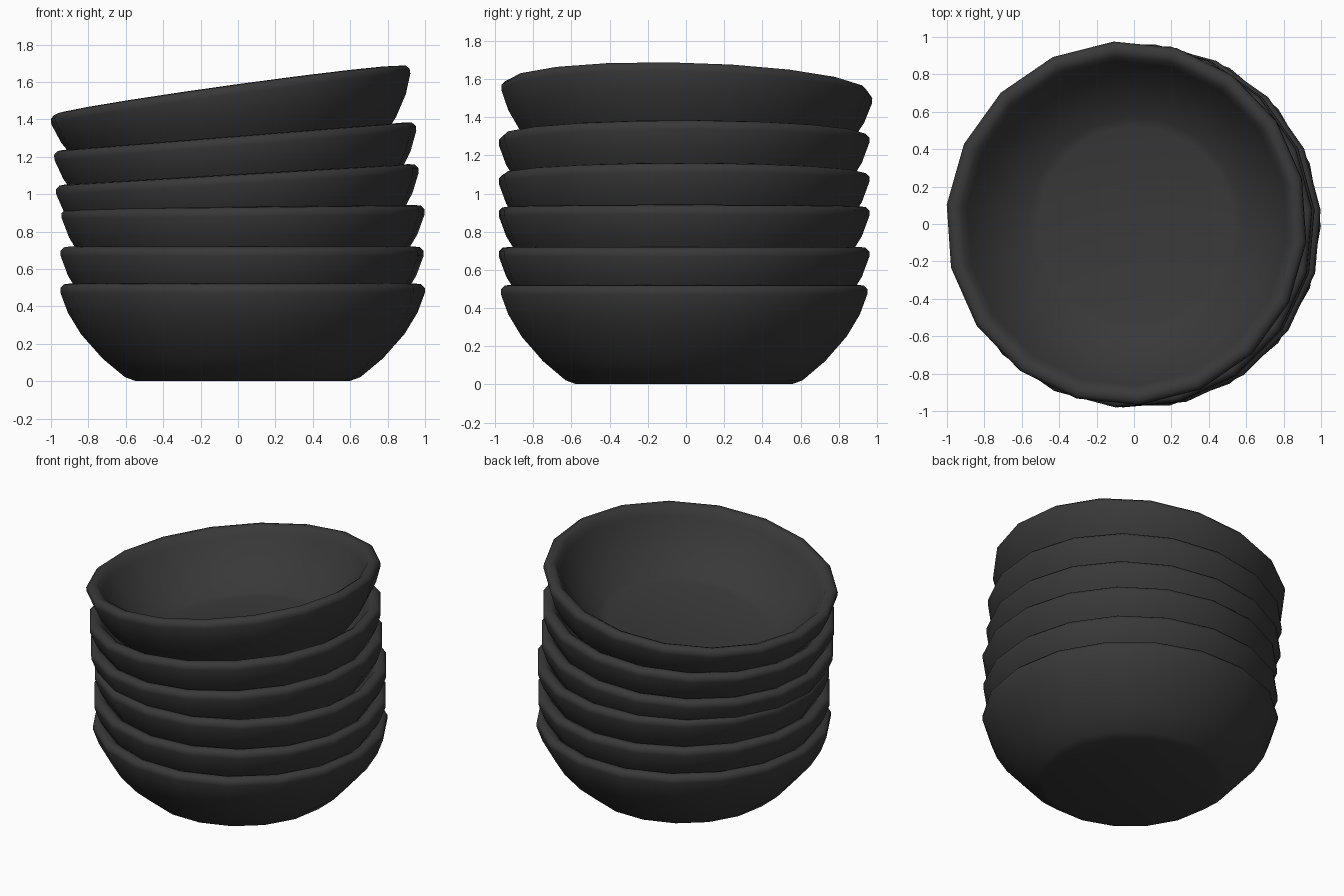
import bpy, bmesh
from math import radians, cos, sin, pi
from mathutils import Matrix, Vector

cube = bpy.data.objects.get("Cube")
if cube:
    bpy.data.objects.remove(cube, do_unlink=True)

SIDES = 18
HEIGHT = 0.52

mat = bpy.data.materials.new("charcoal_ceramic")
mat.use_nodes = True
colour = (0.04, 0.04, 0.04, 1)
mat.diffuse_color = colour
mat.node_tree.nodes["Principled BSDF"].inputs["Base Color"].default_value = colour

# Bowl cross-section (radius, height): outside, rounded rim, inside
PROFILE = [(0.575, 0.0), (0.63, 0.02), (0.75, 0.12), (0.865, 0.25),
           (0.935, 0.365), (0.974, 0.47), (0.974, 0.497), (0.955, 0.516),
           (0.925, HEIGHT), (0.895, 0.505), (0.868, 0.46), (0.8, 0.355),
           (0.7, 0.255), (0.575, 0.165), (0.53, 0.15)]


def make_bowl(name, rim_centre, tilt_x, tilt_y, turn):
    bm = bmesh.new()
    rings = []
    for r, z in PROFILE:
        rings.append([bm.verts.new((r * cos(2 * pi * i / SIDES),
                                    r * sin(2 * pi * i / SIDES), z - HEIGHT))
                      for i in range(SIDES)])
    for a, b in zip(rings, rings[1:]):
        for i in range(SIDES):
            j = (i + 1) % SIDES
            bm.faces.new((a[i], a[j], b[j], b[i]))
    # Flat foot and flat inner floor
    bm.faces.new(rings[0][::-1])
    bm.faces.new(rings[-1])
    mesh = bpy.data.meshes.new(name)
    bm.to_mesh(mesh)
    bm.free()
    mesh.materials.append(mat)
    mesh.shade_smooth()
    bowl = bpy.data.objects.new(name, mesh)
    bpy.context.collection.objects.link(bowl)
    bowl.matrix_world = (Matrix.Translation(Vector(rim_centre))
                         @ Matrix.Rotation(radians(tilt_x), 4, 'X')
                         @ Matrix.Rotation(radians(tilt_y), 4, 'Y')
                         @ Matrix.Rotation(radians(turn), 4, 'Z'))


# The stack, leaning more towards the top
STACK = [((0.025, -0.01, 0.522), 0, 0, 0),
         ((0.022, -0.01, 0.72), 0, 0, 5),
         ((0.027, -0.01, 0.932), 0, -0.6, 5),
         ((-0.006, -0.01, 1.106), 0, -3.4, 5),
         ((-0.018, -0.01, 1.31), 0, -4.6, 5),
         ((-0.045, 0.005, 1.558), -1.5, -7.9, 14)]
for n, (centre, tx, ty, turn) in enumerate(STACK, 1):
    make_bowl(f"bowl_{n}", centre, tx, ty, turn)
